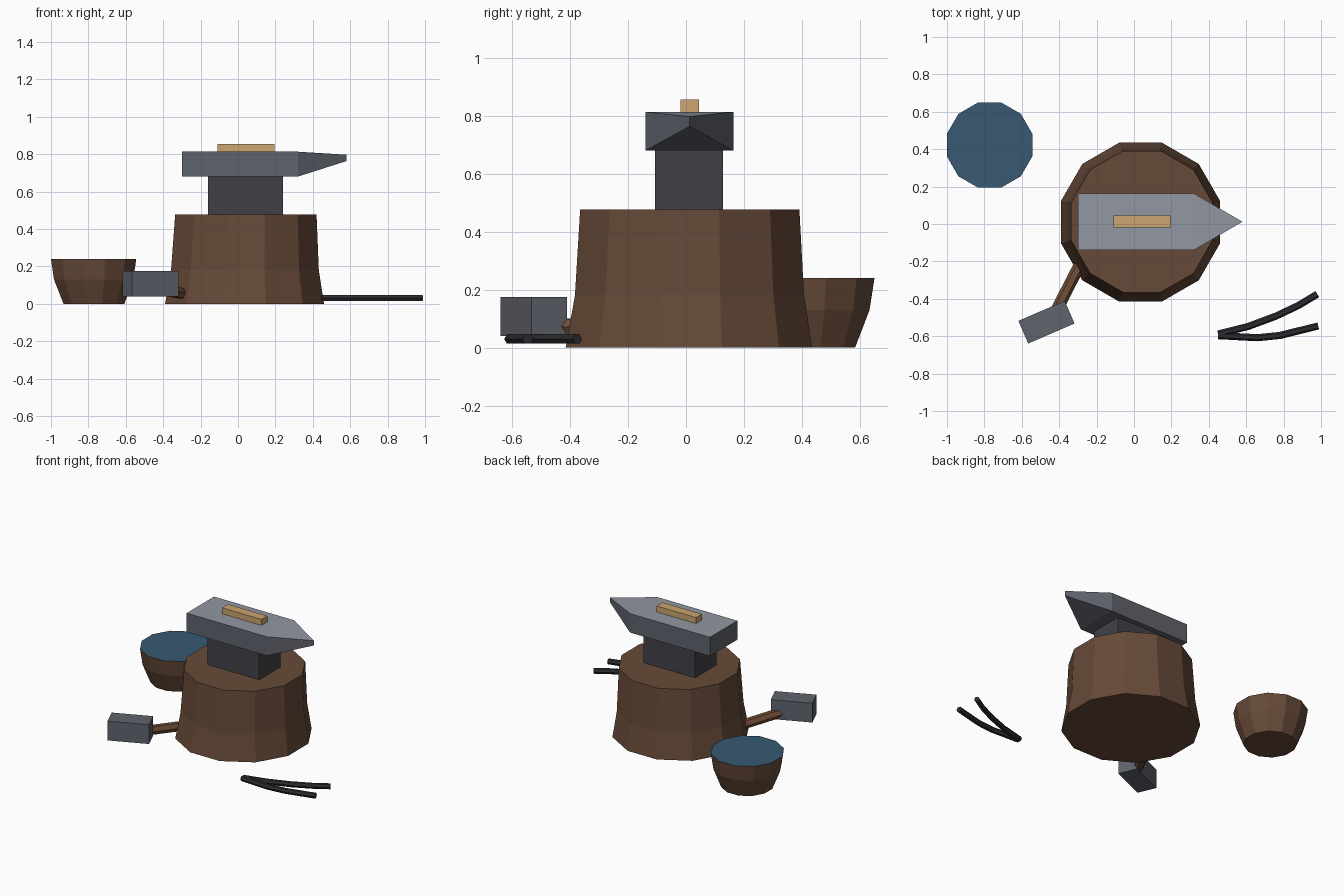
import bpy
import bmesh
from math import pi, cos, sin, radians
from mathutils import Vector, Matrix

cube = bpy.data.objects.get("Cube")
if cube:
    bpy.data.objects.remove(cube, do_unlink=True)


def material(name, hexcode):
    """Flat material from an sRGB hex code, stored as linear values."""
    def linear(c):
        return c / 12.92 if c <= 0.04045 else ((c + 0.055) / 1.055) ** 2.4
    colour = [linear(v / 255) for v in bytes.fromhex(hexcode)] + [1.0]
    mat = bpy.data.materials.new(name)
    mat.use_nodes = True
    mat.diffuse_color = colour
    mat.node_tree.nodes["Principled BSDF"].inputs["Base Color"].default_value = colour
    return mat


BARK = material("bark brown", "664A38")
HANDLE = material("handle brown", "704E38")
IRON = material("dark iron", "424046")
STEEL = material("steel grey", "5F636C")
POLISHED = material("polished steel", "9297A1")
BILLET = material("pale wood", "CCA56F")
WATER = material("water blue", "385A72")
TONGS = material("black iron", "2E2B31")


def finish(name, bm, *mats):
    bmesh.ops.recalc_face_normals(bm, faces=bm.faces)
    mesh = bpy.data.meshes.new(name)
    bm.to_mesh(mesh)
    bm.free()
    for mat in mats:
        mesh.materials.append(mat)
    obj = bpy.data.objects.new(name, mesh)
    bpy.context.collection.objects.link(obj)
    return obj


def box(name, centre, size, mat, turn=0):
    bm = bmesh.new()
    bmesh.ops.create_cube(bm, size=1)
    bm.transform(Matrix.Translation(centre) @ Matrix.Rotation(radians(turn), 4, "Z")
                 @ Matrix.Diagonal((*size, 1)))
    return finish(name, bm, mat)


def tub(name, rings, *mats):
    """Twelve-sided stack of (x, y, z, flat-to-flat radius) rings, capped at both ends."""
    bm = bmesh.new()
    loops = []
    for x, y, z, flat in rings:
        r = flat / cos(pi / 12)
        angles = [(i + 0.5) * pi / 6 for i in range(12)]
        loops.append([bm.verts.new((x + r * cos(a), y + r * sin(a), z)) for a in angles])
    for low, high in zip(loops, loops[1:]):
        for i in range(12):
            j = (i + 1) % 12
            bm.faces.new((low[i], low[j], high[j], high[i]))
    bm.faces.new(loops[0][::-1])
    top = bm.faces.new(loops[-1])
    top.material_index = len(mats) - 1
    return finish(name, bm, *mats)


def rod(name, points, radius, mat):
    """Six-sided bar following the points, converted to a mesh."""
    curve = bpy.data.curves.new(name, "CURVE")
    curve.dimensions = "3D"
    curve.bevel_depth = radius
    curve.bevel_resolution = 1
    curve.use_fill_caps = True
    spline = curve.splines.new("POLY")
    spline.points.add(len(points) - 1)
    for p, co in zip(spline.points, points):
        p.co = (*co, 1)
    temp = bpy.data.objects.new(name + "_path", curve)
    bpy.context.collection.objects.link(temp)
    bpy.context.view_layer.update()
    bm = bmesh.new()
    bm.from_mesh(temp.to_mesh())
    temp.to_mesh_clear()
    bpy.data.objects.remove(temp, do_unlink=True)
    for f in bm.faces:
        f.smooth = False
        f.material_index = 0
    return finish(name, bm, mat)


# Stump and water bucket
tub("stump", [(0.035, 0.01, 0, 0.425), (0.037, 0.012, 0.18, 0.395),
              (0.042, 0.013, 0.477, 0.378)], BARK)
tub("bucket", [(-0.77, 0.42, 0, 0.163), (-0.772, 0.421, 0.13, 0.212),
               (-0.772, 0.422, 0.24, 0.228)], BARK, WATER)

# Anvil: waist, then a body whose horn narrows to a short upright edge
box("anvil_waist", (0.04, 0.01, 0.58), (0.4, 0.235, 0.21), IRON)
bm = bmesh.new()
back, front = [[bm.verts.new((x, y, z)) for y, z in
                ((-0.14, 0.68), (0.163, 0.68), (0.163, 0.813), (-0.14, 0.813))]
               for x in (-0.3, 0.32)]
tip_low, tip_high = [bm.verts.new((0.58, 0.012, z)) for z in (0.763, 0.797)]
bm.faces.new(back)
for i in range(4):
    j = (i + 1) % 4
    bm.faces.new((back[i], back[j], front[j], front[i]))
bm.faces.new((front[0], front[1], tip_low))
bm.faces.new((front[2], front[3], tip_high))
bm.faces.new((front[1], front[2], tip_high, tip_low))
bm.faces.new((front[3], front[0], tip_low, tip_high))
anvil = finish("anvil_body", bm, STEEL, POLISHED)
for face in anvil.data.polygons:
    face.material_index = int(face.normal.z > 0.7)

box("wood_billet", (0.043, 0.013, 0.832), (0.305, 0.065, 0.046), BILLET)

# Hammer leaning against the stump
box("hammer_head", (-0.468, -0.525, 0.107), (0.27, 0.132, 0.135), STEEL, 23.4)
rod("hammer_handle", [(-0.45, -0.53, 0.085), (-0.25, -0.14, 0.045)], 0.032, HANDLE)

# Tongs: two bent arms meeting at the jaw
rod("tongs_back_arm", [(0.45, -0.588, 0.03), (0.61, -0.548, 0.03), (0.76, -0.492, 0.03),
                       (0.88, -0.435, 0.03), (0.98, -0.375, 0.03)], 0.019, TONGS)
rod("tongs_front_arm", [(0.45, -0.597, 0.03), (0.66, -0.608, 0.03), (0.78, -0.596, 0.03),
                        (0.985, -0.545, 0.03)], 0.019, TONGS)
